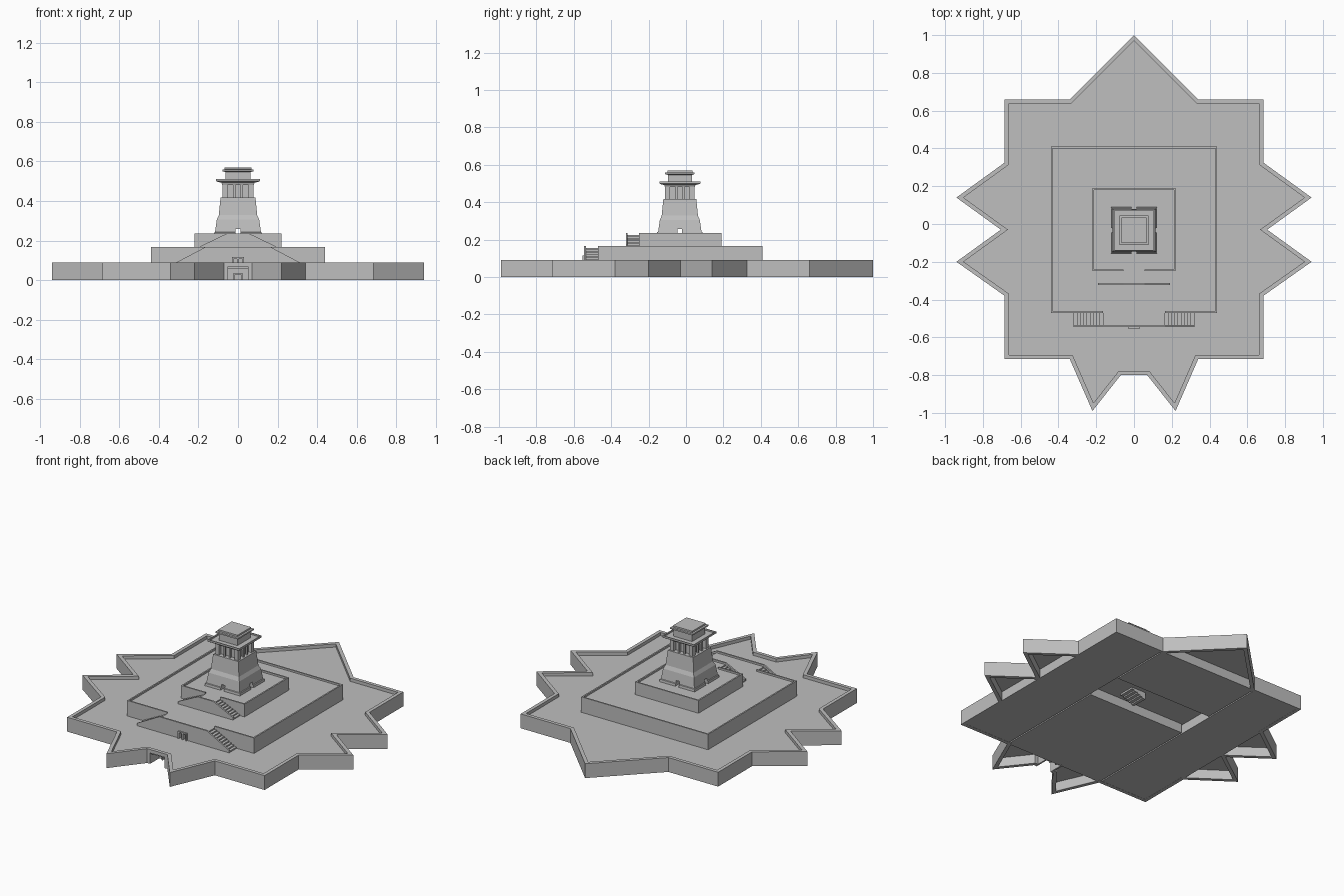
import bpy, bmesh, math
from mathutils import Vector

if "Cube" in bpy.data.objects:
    bpy.data.objects.remove(bpy.data.objects["Cube"])

stone = bpy.data.materials.new("grey_stone")
stone.diffuse_color = (0.52, 0.52, 0.52, 1)
stone.use_nodes = True
stone.node_tree.nodes["Principled BSDF"].inputs["Base Color"].default_value = stone.diffuse_color


def finish(name, bm):
    bmesh.ops.recalc_face_normals(bm, faces=bm.faces)
    me = bpy.data.meshes.new(name)
    bm.to_mesh(me)
    bm.free()
    me.materials.append(stone)
    ob = bpy.data.objects.new(name, me)
    bpy.context.collection.objects.link(ob)
    return ob


def boxes(name, spans):
    """One object from boxes given as (x0, x1, y0, y1, z0, z1)."""
    bm = bmesh.new()
    for x0, x1, y0, y1, z0, z1 in spans:
        vs = bmesh.ops.create_cube(bm, size=1)["verts"]
        for v in vs:
            v.co = ((x0 + x1) / 2 + v.co.x * (x1 - x0),
                    (y0 + y1) / 2 + v.co.y * (y1 - y0),
                    (z0 + z1) / 2 + v.co.z * (z1 - z0))
    return finish(name, bm)


def prism(name, pts, a, b, axis="z"):
    """Extrude a 2D outline from a to b along z or y."""
    bm = bmesh.new()
    place = (lambda p, h: (p[0], p[1], h)) if axis == "z" else (lambda p, h: (p[0], h, p[1]))
    lo = [bm.verts.new(place(p, a)) for p in pts]
    hi = [bm.verts.new(place(p, b)) for p in pts]
    bm.faces.new(lo)
    bm.faces.new(hi)
    n = len(pts)
    for i in range(n):
        bm.faces.new((lo[i], lo[(i + 1) % n], hi[(i + 1) % n], hi[i]))
    return finish(name, bm)


def square_loft(name, profile, cy):
    """Stack of squares (half width, height) joined into a solid."""
    bm = bmesh.new()
    rings = [[bm.verts.new((sx * r, cy + sy * r, z)) for sx, sy in
              ((-1, -1), (1, -1), (1, 1), (-1, 1))] for r, z in profile]
    for a, b in zip(rings, rings[1:]):
        for i in range(4):
            bm.faces.new((a[i], a[(i + 1) % 4], b[(i + 1) % 4], b[i]))
    bm.faces.new(rings[0])
    bm.faces.new(rings[-1])
    return finish(name, bm)


def cut(ob, cutter):
    m = ob.modifiers.new("opening", "BOOLEAN")
    m.operation, m.object, m.solver = "DIFFERENCE", cutter, "EXACT"
    cutter.hide_render = True
    cutter.hide_viewport = False


# Star fort outline, right half from the gate to the rear tip, then mirrored
half = [(0.07, -0.80), (0.22, -0.99), (0.34, -0.715), (0.685, -0.715), (0.685, -0.38),
        (0.94, -0.20), (0.705, -0.03), (0.94, 0.14), (0.685, 0.325), (0.685, 0.66),
        (0.34, 0.66)]
star = half + [(0, 1.0)] + [(-x, y) for x, y in reversed(half)]


def inset(pts, d):
    out, n = [], len(pts)
    for i in range(n):
        p, q, r = (Vector(pts[(i + k) % n]) for k in (-1, 0, 1))
        e, f = (q - p).normalized(), (r - q).normalized()
        m, k = Vector((-e.y, e.x)), Vector((-f.y, f.x))
        out.append(q + (m + k) * d / (1 + m.dot(k)))
    return out


# Rampart wall, open at the front gate
G, TOP, FLOOR = 0.05, 0.09, 0.07
inner = inset(star, 0.022)
outer_path = [(G, -0.80)] + star + [(-G, -0.80)]
inner_path = [(G, -0.778)] + [tuple(p) for p in inner] + [(-G, -0.778)]
bm = bmesh.new()
secs = [[bm.verts.new((p[0], p[1], z)) for p, z in ((o, 0), (o, TOP), (i, TOP), (i, 0))]
        for o, i in zip(outer_path, inner_path)]
for a, b in zip(secs, secs[1:]):
    for k in range(4):
        bm.faces.new((a[k], a[(k + 1) % 4], b[(k + 1) % 4], b[k]))
bm.faces.new(secs[0])
bm.faces.new(secs[-1])
finish("star_wall", bm)
prism("star_floor", inset(star, 0.01), 0.058, FLOOR)

# Gate lintel, jambs and small inner doorway
boxes("gate_frame", [(-G, G, -0.80, -0.778, 0.068, TOP),
                     (-0.06, -G, -0.785, -0.70, 0, 0.065), (G, 0.06, -0.785, -0.70, 0, 0.065),
                     (-0.025, 0.025, -0.722, -0.705, 0.026, 0.033),
                     (-0.025, -0.018, -0.722, -0.705, 0, 0.026),
                     (0.018, 0.025, -0.722, -0.705, 0, 0.026)])

# Underside blocks with narrow joints and a central open chamber
boxes("fort_base", [(0.345, 0.68, -0.71, 0.655, 0.001, 0.06),
                    (-0.68, -0.345, -0.71, 0.655, 0.001, 0.06),
                    (-0.337, 0.337, 0.26, 0.655, 0.001, 0.06),
                    (-0.337, 0.337, -0.71, 0.02, 0.001, 0.06)])
boxes("chamber_steps", [(0.05 + i * 0.02, 0.07 + i * 0.02, 0.06, 0.16, 0.015 + i * 0.008, 0.06)
                        for i in range(5)])


# Terraces with thin parapets; the front parapet has a gap for the stairs
def terrace(name, hx, y0, y1, z0, z1, gap):
    t, h = 0.009, 0.011
    boxes(name, [(-hx, hx, y0, y1, z0, z1)])
    boxes(name + "_parapet", [(-hx, hx, y1 - t, y1, z1, z1 + h),
                              (-hx, -hx + t, y0, y1 - t, z1, z1 + h),
                              (hx - t, hx, y0, y1 - t, z1, z1 + h),
                              (-hx + t, -gap, y0, y0 + t, z1, z1 + h),
                              (gap, hx - t, y0, y0 + t, z1, z1 + h)])


terrace("lower_terrace", 0.44, -0.47, 0.41, 0.06, 0.156, 0.165)
terrace("upper_terrace", 0.22, -0.25, 0.19, 0.15, 0.225, 0.055)


# Double stairs rising from both sides to a central landing
def stairs(name, xo, xi, yw, yb, z0, z1, n):
    t = 0.01
    wall = prism(name + "_wall", [(-xo, z0), (xo, z0), (xo, z0 + 0.015), (xi, z1 + 0.011),
                                  (-xi, z1 + 0.011), (-xo, z0 + 0.015)], yw, yw + t, "y")
    landing = boxes(name + "_landing", [(-xi, xi, yw + t, yb, z0, z1)])
    steps = []
    for s in (-1, 1):
        for i in range(n):
            a, b = xo + (xi - xo) * i / n, xo + (xi - xo) * (i + 1) / n
            x = sorted((s * a, s * b))
            steps.append((x[0], x[1], yw + t, yb, z0, z0 + (z1 - z0) * (i + 1) / (n + 1)))
    boxes(name + "_steps", steps)
    return wall, landing


w, l = stairs("lower_stairs", 0.32, 0.165, -0.545, -0.47, FLOOR, 0.156, 9)
stairs("upper_stairs", 0.19, 0.055, -0.322, -0.25, 0.156, 0.225, 8)

# Twin doorway under the lower landing
door = boxes("door_cutter", [(-0.023, -0.005, -0.56, -0.50, 0.06, 0.108),
                             (0.005, 0.023, -0.56, -0.50, 0.06, 0.108)])
cut(w, door)
cut(l, door)
boxes("door_surround", [(-0.031, -0.023, -0.553, -0.544, FLOOR, 0.116),
                        (0.023, 0.031, -0.553, -0.544, FLOOR, 0.116),
                        (-0.005, 0.005, -0.553, -0.544, FLOOR, 0.108),
                        (-0.023, 0.023, -0.553, -0.544, 0.108, 0.116)])

# Pedestal shaft with a doorway on each side
CY = -0.033
shaft = square_loft("pedestal_shaft", [(0.123, 0.22), (0.121, 0.24), (0.116, 0.242),
                                       (0.107, 0.305), (0.097, 0.328), (0.088, 0.418)], CY)
d = 0.012
cutter = boxes("shaft_cutter", [(-d, d, CY - 0.2, CY + 0.2, 0.2252, 0.258)])
cutter2 = boxes("shaft_cutter_side", [(-0.2, 0.2, CY - d, CY + d, 0.2252, 0.258)])
cut(shaft, cutter)
cut(shaft, cutter2)

# Loggia: core, corner piers and two pillars on each face
square_loft("loggia_core", [(0.058, 0.41), (0.058, 0.49)], CY)
R, parts = 0.079, []
for sx in (-1, 1):
    for sy in (-1, 1):
        x, y = sorted((sx * 0.053, sx * R)), sorted((sy * 0.053, sy * R))
        parts.append((*x, CY + y[0], CY + y[1], 0.415, 0.482))
        a = sorted((sx * 0.013, sx * 0.024))
        b = sorted((sy * 0.066, sy * 0.077))
        parts.append((*a, CY + b[0], CY + b[1], 0.415, 0.482))
        parts.append((*b, CY + a[0], CY + a[1], 0.415, 0.482))
boxes("loggia_pillars", parts)

# Flared cornice and balcony rim
square_loft("cornice", [(R, 0.48), (0.083, 0.492), (0.105, 0.497), (0.11, 0.501),
                        (0.11, 0.512), (0.104, 0.512), (0.104, 0.503)], CY)

# Top block and cap
square_loft("top_block", [(0.064, 0.50), (0.064, 0.546), (0.078, 0.55), (0.078, 0.559),
                          (0.067, 0.56), (0.067, 0.57)], CY)
